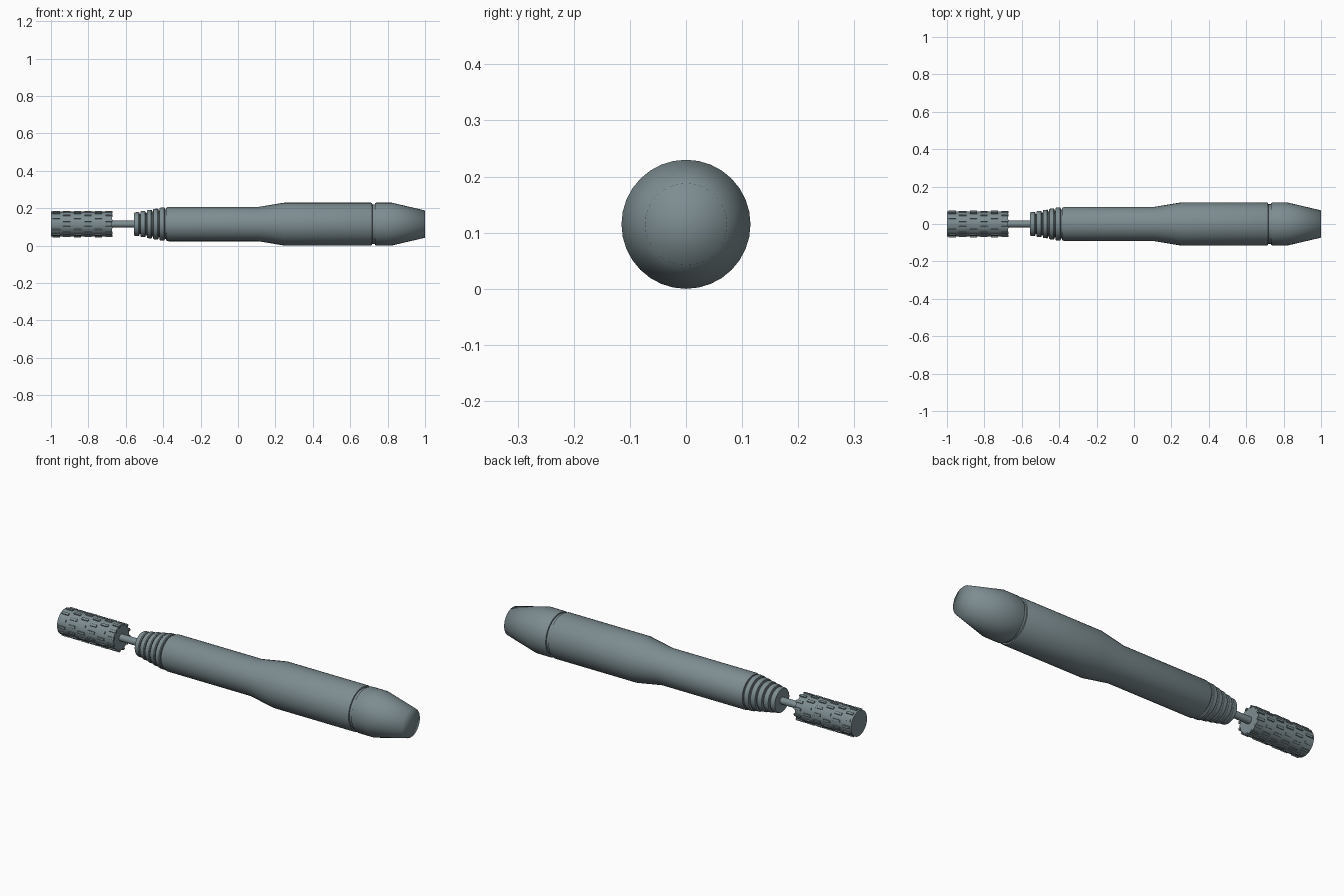
import bpy, bmesh, math
from mathutils import Matrix, Vector

if "Cube" in bpy.data.objects:
    bpy.data.objects.remove(bpy.data.objects["Cube"])

AXIS_Z = 0.115
SIDES = 32

steel = bpy.data.materials.new("slate_grey_metal")
steel.diffuse_color = (0.205, 0.265, 0.285, 1)
steel.use_nodes = True
steel.node_tree.nodes["Principled BSDF"].inputs["Base Color"].default_value = steel.diffuse_color


def finish(name, bm, soft_tip=False):
    bmesh.ops.recalc_face_normals(bm, faces=bm.faces)
    for f in bm.faces:
        f.smooth = True
    for e in bm.edges:
        tip = soft_tip and all(v.co.x > 0.99 for v in e.verts)
        e.smooth = tip or e.calc_face_angle(0) < math.radians(30)
    me = bpy.data.meshes.new(name)
    bm.to_mesh(me)
    bm.free()
    me.materials.append(steel)
    ob = bpy.data.objects.new(name, me)
    ob.location.z = AXIS_Z
    bpy.context.collection.objects.link(ob)
    return ob


def lathe(name, profile, soft_tip=False):
    """Revolve (x, radius) points round the x axis and cap both ends with fans."""
    bm = bmesh.new()
    rings = []
    for x, r in profile:
        rings.append([bm.verts.new((x, r * math.sin(2 * math.pi * i / SIDES),
                                    r * math.cos(2 * math.pi * i / SIDES)))
                      for i in range(SIDES)])
    for a, b in zip(rings, rings[1:]):
        for i in range(SIDES):
            j = (i + 1) % SIDES
            bm.faces.new((a[i], a[j], b[j], b[i]))
    for ring, x in ((rings[0], profile[0][0]), (rings[-1], profile[-1][0])):
        c = bm.verts.new((x, 0, 0))
        for i in range(SIDES):
            bm.faces.new((ring[i], ring[(i + 1) % SIDES], c))
    return finish(name, bm, soft_tip)


# Handle: ribbed nose, slim grip, swelling, groove and tapered tail
profile = []
for k in range(5):
    x, r = -0.555 + 0.034 * k, 0.060 + 0.0062 * k
    profile += [(x, r), (x + 0.004, r + 0.003), (x + 0.023, r + 0.004),
                (x + 0.027, r + 0.001), (x + 0.028, r - 0.006), (x + 0.033, r - 0.006)]
profile += [(-0.385, 0.086), (-0.372, 0.092), (0.11, 0.092), (0.25, 0.115),
            (0.71, 0.115), (0.717, 0.112), (0.718, 0.106), (0.732, 0.106),
            (0.733, 0.112), (0.74, 0.115), (0.82, 0.115), (1.0, 0.073)]
lathe("handle_body", profile, soft_tip=True)

# Thin drive shaft
lathe("drive_shaft", [(-0.70, 0.018), (-0.54, 0.018)])

# Cutting drum
lathe("drum_core", [(-1.0, 0.066), (-0.675, 0.066)])

# Staggered raised teeth on the drum
bm = bmesh.new()
ROWS, PER_ROW = 6, 12
for row in range(ROWS):
    x = -0.972 + 0.0565 * row
    for n in range(PER_ROW):
        angle = 2 * math.pi * (n + 0.5 * (row % 2)) / PER_ROW
        m = (Matrix.Rotation(angle, 4, 'X')
             @ Matrix.Translation(Vector((x, 0, 0.066)))
             @ Matrix.Diagonal((0.038, 0.012, 0.010, 1)))
        bmesh.ops.create_cube(bm, size=1, matrix=m)
finish("drum_teeth", bm)
